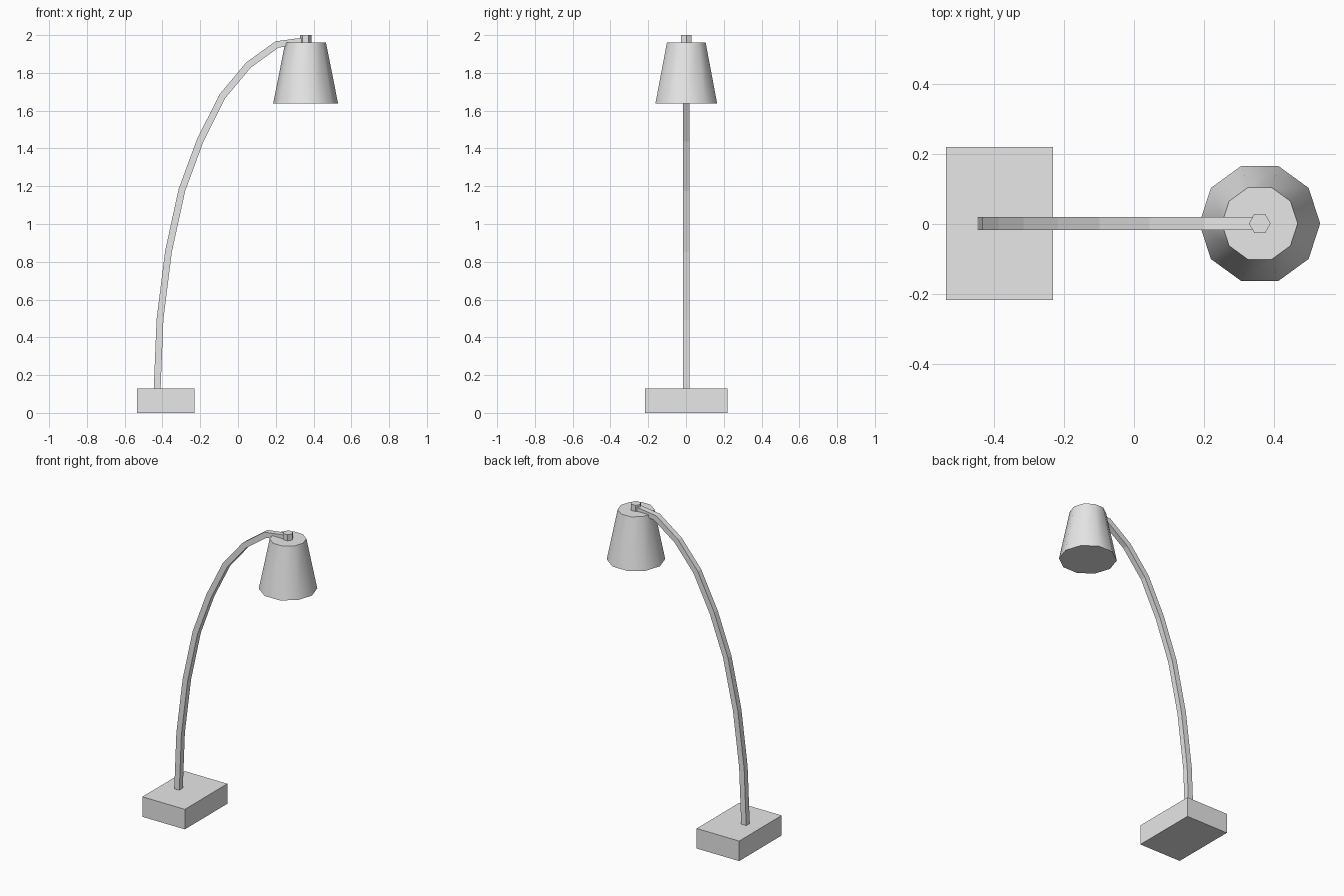
import bpy, bmesh, math
from mathutils import Vector

if "Cube" in bpy.data.objects:
    bpy.data.objects.remove(bpy.data.objects["Cube"])

mat = bpy.data.materials.new("light grey")
mat.diffuse_color = (0.8, 0.8, 0.8, 1.0)
mat.use_nodes = True
mat.node_tree.nodes["Principled BSDF"].inputs["Base Color"].default_value = mat.diffuse_color
CY = 0.0015  # slight offset of the lamp in y


def finish(name, bm):
    bmesh.ops.recalc_face_normals(bm, faces=bm.faces)
    me = bpy.data.meshes.new(name)
    bm.to_mesh(me)
    bm.free()
    me.materials.append(mat)
    ob = bpy.data.objects.new(name, me)
    bpy.context.collection.objects.link(ob)
    return ob


def frustum(name, x, sides, r_low, r_high, z0, z1, smooth=False):
    """Closed cone section with a corner pointing along +x."""
    bm = bmesh.new()
    rings = []
    for r, z in ((r_low, z0), (r_high, z1)):
        rings.append([bm.verts.new((x + r * math.cos(math.tau * i / sides),
                                    CY + r * math.sin(math.tau * i / sides), z))
                      for i in range(sides)])
    for ring in rings:
        bm.faces.new(ring)
    for i in range(sides):
        j = (i + 1) % sides
        f = bm.faces.new((rings[0][i], rings[0][j], rings[1][j], rings[1][i]))
        f.smooth = smooth
    if smooth:  # keep the rims crisp
        for e in bm.edges:
            if abs(e.verts[0].co.z - e.verts[1].co.z) < 1e-5:
                e.smooth = False
    return finish(name, bm)


# base block
bm = bmesh.new()
bmesh.ops.create_cube(bm, size=1)
for v in bm.verts:
    v.co = Vector((-0.3825 + v.co.x * 0.305, CY + v.co.y * 0.435, 0.065 + v.co.z * 0.13))
finish("base", bm)

# curved arm: square section swept along a path with mitred joints
path = [Vector(p) for p in ((-0.428, 0.125), (-0.413, 0.495), (-0.368, 0.855),
                            (-0.297, 1.18), (-0.20, 1.443), (-0.083, 1.676),
                            (0.056, 1.842), (0.206, 1.95), (0.358, 1.974))]
half = 0.018
bm = bmesh.new()
rings = []
for i, p in enumerate(path):
    d_in = (p - path[max(i - 1, 0)]).normalized()
    d_out = (path[min(i + 1, len(path) - 1)] - p).normalized()
    t = (d_in + d_out).normalized()
    n = Vector((-t.y, t.x)) * half / max(t.dot(d_in), t.dot(d_out))
    if i == len(path) - 1:
        n *= 0.8
    rings.append([bm.verts.new((p.x + s * n.x, CY + w * half, p.y + s * n.y))
                  for s, w in ((1, 1), (1, -1), (-1, -1), (-1, 1))])
for a, b in zip(rings, rings[1:]):
    for k in range(4):
        m = (k + 1) % 4
        bm.faces.new((a[k], a[m], b[m], b[k]))
bm.faces.new(rings[0])
bm.faces.new(rings[-1])
finish("arm", bm)

# shade and the small cap holding it
frustum("shade", 0.358, 10, 0.172, 0.108, 1.637, 1.96, smooth=True)
frustum("cap", 0.358, 6, 0.031, 0.031, 1.955, 2.0)
